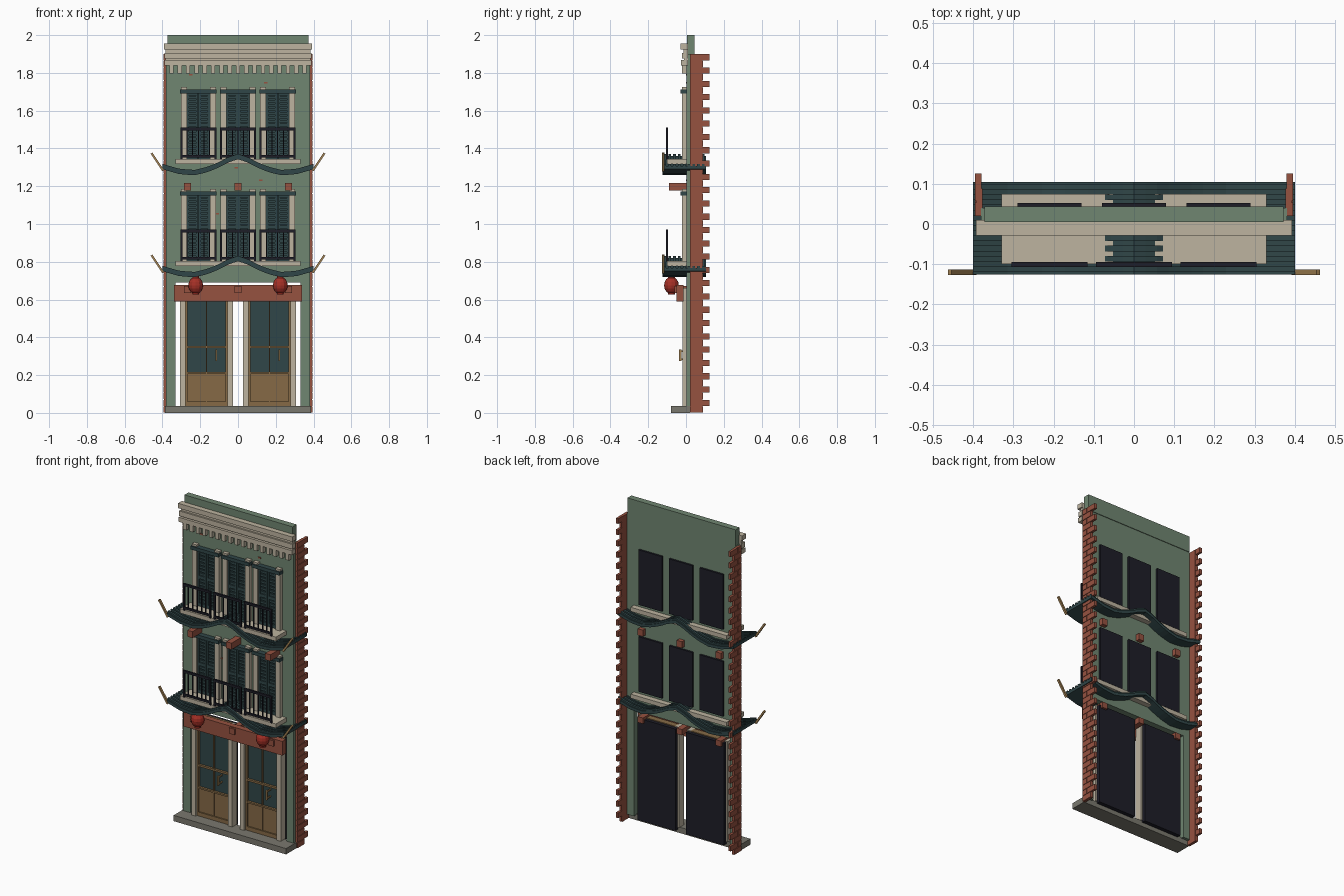
import bpy, bmesh, math
from mathutils import Matrix, Vector

cube = bpy.data.objects.get("Cube")
if cube:
    bpy.data.objects.remove(cube, do_unlink=True)


def material(name, r, g, b):
    lin = [(c / 255 / 12.92) if c < 10 else ((c / 255 + 0.055) / 1.055) ** 2.4 for c in (r, g, b)]
    m = bpy.data.materials.new(name)
    m.use_nodes = True
    m.diffuse_color = (*lin, 1)
    m.node_tree.nodes["Principled BSDF"].inputs["Base Color"].default_value = (*lin, 1)
    return m


GREEN = material("sage green plaster", 112, 134, 113)
CREAM = material("cream stone", 190, 180, 160)
TEAL = material("dark teal", 48, 70, 72)
NAVY = material("dark navy", 29, 29, 39)
BRICK = material("red brick", 150, 82, 64)
WOOD = material("brown wood", 134, 106, 70)
GREY = material("grey stone", 122, 120, 110)
RED = material("lantern red", 165, 48, 38)
GOLD = material("golden tan", 165, 132, 85)


def finish(name, bm, mat):
    bmesh.ops.recalc_face_normals(bm, faces=bm.faces)
    mesh = bpy.data.meshes.new(name)
    bm.to_mesh(mesh)
    bm.free()
    mesh.materials.append(mat)
    ob = bpy.data.objects.new(name, mesh)
    bpy.context.collection.objects.link(ob)
    return ob


def boxes(name, mat, items):
    """Each item is (x0, x1, y0, y1, z0, z1)."""
    bm = bmesh.new()
    for x0, x1, y0, y1, z0, z1 in items:
        mid = Vector((x0 + x1, y0 + y1, z0 + z1)) / 2
        size = Matrix.Diagonal((x1 - x0, y1 - y0, z1 - z0, 1))
        bmesh.ops.create_cube(bm, size=1, matrix=Matrix.Translation(mid) @ size)
    return finish(name, bm, mat)


def centred(cx, half, *rest):
    return (cx - half, cx + half, *rest)


def mirrored(items):
    return items + [(-b[1], -b[0], *b[2:]) for b in items]


# Wall, parapet and doorstep
boxes("front_wall", GREEN, [(-.38, .38, .003, .04, .69, 1.9)])
boxes("wall_piers", GREEN, mirrored([(.33, .38, .003, .04, .03, .69)]))
boxes("parapet", GREEN, [(-.372, .372, .005, .044, 1.9, 2)])
boxes("doorstep", GREY, [(-.387, .387, -.08, .022, 0, .036)])

# Cornice with dentils
boxes("cornice", CREAM, [(-.393, .393, -.028, .01, 1.925, 1.955),
                         (-.385, .385, -.012, .01, 1.905, 1.925),
                         (-.39, .39, -.022, .01, 1.875, 1.906),
                         (-.39, .39, -.026, .01, 1.84, 1.868),
                         (-.385, .385, -.01, .01, 1.866, 1.878)])
boxes("cornice_dentils", CREAM, [centred(-.352 + i * .044, .011, -.02, .01, 1.797, 1.842) for i in range(17)])

# Toothed brick quoins on both sides
ROW = 1.9 / 54
bricks = []
for i in range(54):
    z0, z1 = i * ROW + .002, (i + 1) * ROW - .001
    spans = [(.02, .09)] if i % 2 == 0 else [(.02, .054), (.057, .125)]
    bricks += [(.379, .395, a, b, z0, z1) for a, b in spans]
boxes("brick_quoins", BRICK, mirrored(bricks))
boxes("quoin_mortar", BRICK, mirrored([(.377, .391, .021, .088, .001, 1.899)]))
boxes("bare_brick_patches", BRICK, [centred(x, .009, -.001, .01, z, z + .008) for x, z in
                                    ((-.25, 1.785), (.147, 1.745), (.12, 1.228), (-.11, 1.05), (-.01, 1.295))])


# Swooping tiled roofs
def swoop(x):
    x = abs(x)
    pts = [(0, .085), (.05, .069), (.1, .042), (.16, .017), (.23, 0), (.31, .006), (.4, .032)]
    for (xa, za), (xb, zb) in zip(pts, pts[1:]):
        if x <= xb:
            return za + (zb - za) * (x - xa) / (xb - xa)
    return pts[-1][1]


def strip(bm, y0, y1, low, high):
    xs = [i * .4 / 14 for i in range(-14, 15)]
    rings = [[bm.verts.new((x, y, swoop(x) + z)) for y, z in
              ((y0, low), (y1, low), (y1, high), (y0, high))] for x in xs]
    for a, b in zip(rings, rings[1:]):
        for k in range(4):
            bm.faces.new((a[k], a[k - 1], b[k - 1], b[k]))
    bm.faces.new(rings[0])
    bm.faces.new(rings[-1])


def swept_roof(label, base):
    bm = bmesh.new()
    strip(bm, -.125, .105, -.012, .006)
    for i in range(9):
        y = -.112 + i * .0255
        strip(bm, y - .007, y + .007, .004, .016)
    finish(label + "_swept_roof", bm, TEAL).location.z = base
    # Upturned horn at each end
    bm = bmesh.new()
    for s in (-1, 1):
        a, b = Vector((s * .396, -.12, .012)), Vector((s * .458, -.12, .105))
        turn = (b - a).to_track_quat('Z', 'Y').to_matrix().to_4x4()
        bmesh.ops.create_cube(bm, size=1, matrix=Matrix.Translation((a + b) / 2) @ turn
                              @ Matrix.Diagonal((.013, .011, (b - a).length, 1)))
    finish(label + "_roof_horns", bm, GOLD).location.z = base


# One storey of windows with its roof, ledge and railings
def storey(label, z):
    swept_roof(label, z - .075)
    boxes(label + "_ledge", CREAM, [(-.33, .33, -.1, .074, z - .028, z - .002)])
    frames, shutters, slats, backs, rails, lintels = [], [], [], [], [], []
    for cx in (-.21, 0, .21):
        for s in (-1, 1):
            frames.append(centred(cx + s * .077, .016, -.02, .01, z - .005, z + .38))
            leaf = cx + s * .031
            for t in (-1, 1):
                shutters.append(centred(leaf + t * .024, .006, -.012, .01, z, z + .35))
            for rail_z in (0, .17, .335):
                shutters.append(centred(leaf, .029, -.012, .01, z + rail_z, z + rail_z + .02))
            slats += [centred(leaf, .02, -.009, .004, z + .025 + i * .021, z + .038 + i * .021) for i in range(15)]
            rails.append(centred(cx + s * .09, .005, -.106, -.096, z - .003, z + .165))
        slats.append(centred(cx, .061, -.001, .01, z, z + .35))
        lintels.append(centred(cx, .096, -.029, .01, z + .347, z + .368))
        backs.append(centred(cx, .08, .03, .052, z + .015, z + .357))
        rails += [centred(cx, .094, -.107, -.095, z + .151, z + .165),
                  centred(cx, .094, -.106, -.096, z + .008, z + .02)]
        rails += [centred(cx - .06 + i * .03, .003, -.104, -.098, z + .01, z + .155) for i in range(5)]
    boxes(label + "_window_frames", CREAM, frames)
    boxes(label + "_shutters", TEAL, shutters)
    boxes(label + "_shutter_slats", TEAL, slats)
    boxes(label + "_lintels", TEAL, lintels)
    boxes(label + "_window_backs", NAVY, backs)
    boxes(label + "_railings", NAVY, rails)


storey("upper", 1.345)
storey("middle", .805)

# Beam ends through the wall, and the sign board
boxes("beam_ends", BRICK, [centred(x, .018, -.09, .066, 1.178, 1.218) for x in (-.268, 0, .268)])
boxes("sign_board", BRICK, [(-.34, .34, -.05, -.014, .59, .678)])
boxes("sign_beams", BRICK, [centred(x, .018, -.062, .066, .636, .672) for x in (-.268, 0, .268)])

# Pair of double doors
columns, panes, timber, kicks, backs, handles = [], [], [], [], [], []
for cx in (-.167, .167):
    columns += [centred(cx + s * .126, .014, -.018, .03, .036, .66) for s in (-1, 1)]
    panes.append(centred(cx, .112, .008, .03, .05, .65))
    kicks.append(centred(cx, .105, .002, .02, .06, .212))
    timber += [centred(cx + s * .107, .006, -.006, .03, .036, .66) for s in (-1, 1)]
    timber += [centred(cx, .003, -.004, .02, .05, .65)]
    timber += [centred(cx, .112, -.006, .03, a, b) for a, b in ((.036, .06), (.206, .216), (.343, .355), (.64, .66))]
    handles += [centred(cx + .052, .004, -.036, -.024, .275, .335)]
    handles += [centred(cx + .052, .003, -.03, .01, h, h + .008) for h in (.28, .322)]
    backs.append(centred(cx, .13, .028, .052, .022, .655))
boxes("door_columns", CREAM, columns)
boxes("door_glass", TEAL, panes)
boxes("door_kick_panels", WOOD, kicks)
boxes("door_timber", WOOD, timber)
boxes("door_handles", GOLD, handles)
boxes("door_backs", NAVY, backs)

# Ribbed paper lanterns
bm = bmesh.new()
for x in (-.224, .224):
    place = Matrix.Translation((x, -.077, .675))
    bmesh.ops.create_uvsphere(bm, u_segments=12, v_segments=8, radius=1,
                              matrix=place @ Matrix.Diagonal((.039, .039, .046, 1)))
    for dz in (-.044, .044):
        bmesh.ops.create_cone(bm, cap_ends=True, segments=12, radius1=.018, radius2=.018, depth=.01,
                              matrix=place @ Matrix.Translation((0, 0, dz)))
finish("lanterns", bm, RED)
